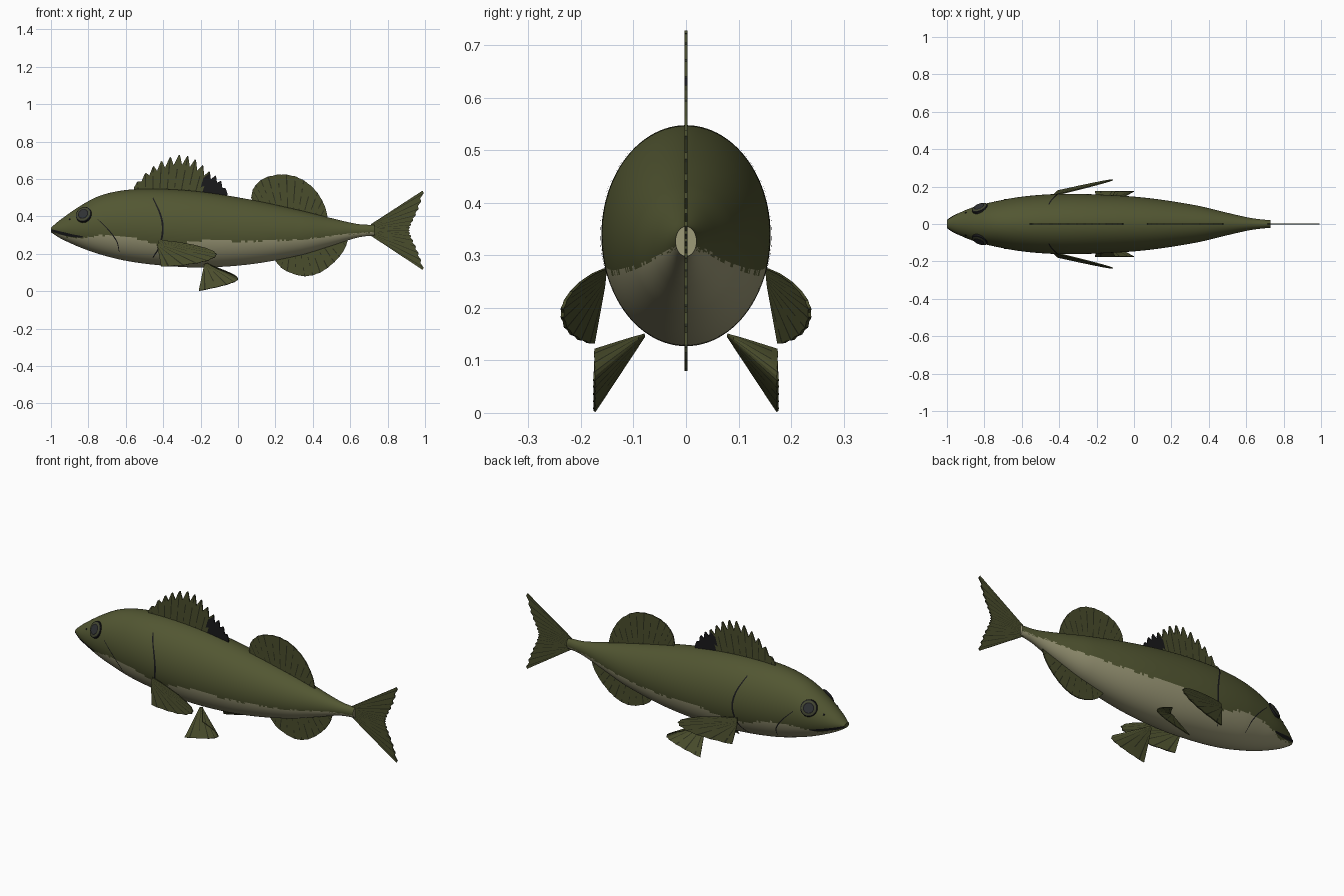
import bpy, math, random
from mathutils import Vector

if "Cube" in bpy.data.objects:
    bpy.data.objects.remove(bpy.data.objects["Cube"])

random.seed(4)


def material(name, rgb):
    m = bpy.data.materials.new(name)
    m.diffuse_color = (*rgb, 1)
    m.use_nodes = True
    m.node_tree.nodes["Principled BSDF"].inputs["Base Color"].default_value = m.diffuse_color
    return m


OLIVE = material("olive skin", (0.085, 0.094, 0.032))
CREAM = material("cream belly", (0.34, 0.325, 0.19))
FIN = material("fin olive", (0.068, 0.074, 0.025))
RAY = material("dark fin ray", (0.024, 0.027, 0.012))
BLACK = material("black", (0.010, 0.010, 0.011))
IRIS = material("iris", (0.055, 0.06, 0.03))
PUPIL = material("slate pupil", (0.028, 0.031, 0.034))


def build(name, verts, faces, mats, ids, smooth=0):
    me = bpy.data.meshes.new(name)
    me.from_pydata([tuple(v) for v in verts], [], faces)
    for m in mats:
        me.materials.append(m)
    for p, i in zip(me.polygons, ids):
        p.material_index = i
    ob = bpy.data.objects.new(name, me)
    bpy.context.collection.objects.link(ob)
    if smooth:
        bpy.ops.object.select_all(action='DESELECT')
        ob.select_set(True)
        bpy.context.view_layer.objects.active = ob
        bpy.ops.object.shade_smooth_by_angle(angle=math.radians(smooth))
    return ob


def smooth_at(table, x, col):
    """Cubic interpolation of one column of a table sorted by column 0."""
    n = len(table)
    x = min(max(x, table[0][0]), table[-1][0])
    k = max(i for i in range(n - 1) if table[i][0] <= x)

    def slope(i):
        a, b = table[max(i - 1, 0)], table[min(i + 1, n - 1)]
        return (b[col] - a[col]) / (b[0] - a[0])
    d = table[k + 1][0] - table[k][0]
    t = (x - table[k][0]) / d
    return ((2*t**3 - 3*t*t + 1) * table[k][col] + (t**3 - 2*t*t + t) * d * slope(k)
            + (3*t*t - 2*t**3) * table[k + 1][col] + (t**3 - t*t) * d * slope(k + 1))


# Body profile: x, top z, bottom z, half width
BODY = [(-1, .34, .315, .02), (-.95, .382, .283, .052), (-.845, .455, .235, .095),
        (-.74, .51, .198, .121), (-.6, .541, .163, .146), (-.42, .547, .139, .16),
        (-.2, .532, .127, .158), (.065, .49, .144, .14), (.33, .433, .192, .1),
        (.49, .393, .24, .062), (.6, .367, .276, .037), (.66, .357, .291, .027),
        (.73, .355, .298, .02)]
# Height where the olive back meets the belly
EDGE = [(-1, .312), (-.9, .285), (-.83, .288), (-.74, .30), (-.58, .288), (-.45, .252),
        (-.3, .255), (-.16, .275), (.065, .267), (.33, .277), (.55, .303), (.73, .317)]


def section(x):
    t, b, w = (smooth_at(BODY, x, c) for c in (1, 2, 3))
    return (t + b) / 2, (t - b) / 2, w


def side_y(x, z):
    c, h, w = section(x)
    return w * math.sqrt(max(0, 1 - ((z - c) / h) ** 2))


def body():
    rings, segs = 150, 96
    verts, faces, ids = [], [], []
    for i in range(rings + 1):
        x = -1 + 1.73 * i / rings
        c, h, w = section(x)
        for j in range(segs):
            a = math.tau * j / segs
            verts.append((x, w * math.cos(a), c + h * math.sin(a)))
    for i in range(rings):
        for j in range(segs):
            a, b = i * segs + j, i * segs + (j + 1) % segs
            f = (a, b, b + segs, a + segs)
            faces.append(f)
            z = sum(verts[v][2] for v in f) / 4
            lim = smooth_at(EDGE, verts[a][0], 1) + random.uniform(-.005, .005)
            ids.append(1 if z < lim else 0)
    faces += [tuple(reversed(range(segs))), tuple(range(rings * segs, (rings + 1) * segs))]
    ids += [0, 1]
    verts = [Vector(v) for v in verts]
    ob = build("body", verts, [f[::-1] for f in faces], [OLIVE, CREAM], ids, 40)
    return ob


def along(pts, u):
    table = [(i / (len(pts) - 1), *p) for i, p in enumerate(pts)]
    return Vector([smooth_at(table, u, c) for c in (1, 2, 3)])


def fin(name, base, tip, rays, notch=0.0, dash=.75, rows=8, dark=None, thick=.006):
    """Webbed fin between a base line and a tip line, with dark narrow rays."""
    cols = []
    for i in range(rays):
        cols += [(i / rays, notch), ((i + .43) / rays, 0), ((i + .57) / rays, 0)]
    cols.append((1, notch))
    verts, faces, ids = [], [], []
    for u, cut in cols:
        b, t = along(base, u), along(tip, u)
        t = t + (b - t) * cut
        verts += [b.lerp(t, r / rows) for r in range(rows + 1)]
    for c in range(len(cols) - 1):
        for r in range(rows):
            a = c * (rows + 1) + r
            f = (a, a + 1, a + rows + 2, a + rows + 1)
            mid = sum((verts[v] for v in f), Vector()) / 4
            is_ray = c % 3 == 1 and random.random() < dash
            faces.append(f)
            ids.append(2 if dark and dark(mid) else int(is_ray))
    ob = build(name, verts, faces, [FIN, RAY, BLACK], ids)
    mod = ob.modifiers.new("thickness", 'SOLIDIFY')
    mod.thickness = thick
    mod.offset = 0
    return ob


def flat(pts):
    return [(x, 0, z) for x, z in pts]


def on_body(x0, x1, col, inset):
    xs = [x0 + (x1 - x0) * i / 6 for i in range(7)]
    return [(x, 0, smooth_at(BODY, x, col) + inset) for x in xs]


def ribbon(name, s, pts, width):
    """Thin dark line laid on the side of the body."""
    n = 24
    path = [along(flat(pts), i / n) for i in range(n + 1)]
    verts = []
    for i, p in enumerate(path):
        d = (path[min(i + 1, n)] - path[max(i - 1, 0)]).normalized()
        w = width * (.35 + .65 * math.sin(math.pi * min(1, .1 + .85 * i / n)))
        for k in (-1, 1):
            x, z = max(-1, p.x - k * d.z * w), p.z + k * d.x * w
            verts.append((x, s * (side_y(x, z) + .003), z))
    faces = [(2*i, 2*i + 1, 2*i + 3, 2*i + 2) for i in range(n)]
    build(name, verts, faces, [BLACK], [0] * n)


def disc(name, s, x, z, rings, mats):
    """Domed disc of coloured rings (radius, height) sitting on the skin."""
    e = .01
    nrm = Vector(((side_y(x - e, z) - side_y(x + e, z)) / (2 * e), 1,
                  (side_y(x, z - e) - side_y(x, z + e)) / (2 * e))).normalized()
    p = Vector((x, side_y(x, z), z))
    ax = nrm.cross(Vector((0, 0, 1))).normalized()
    up = ax.cross(nrm)
    n = 32
    verts, faces, ids = [], [], []
    for r, h in rings:
        for j in range(n):
            a = math.tau * j / n
            v = p + nrm * h + (ax * math.cos(a) + up * math.sin(a)) * r
            verts.append((v.x, s * v.y, v.z))
    for i in range(len(rings) - 1):
        for j in range(n):
            a, b = i * n + j, i * n + (j + 1) % n
            f = (a, b, b + n, a + n)
            faces.append(f if s > 0 else f[::-1])
            ids.append(i)
    last = tuple(range((len(rings) - 1) * n, len(rings) * n))
    faces.append(last if s > 0 else last[::-1])
    ids.append(len(rings) - 1)
    build(name, verts, faces, mats, ids)


body()

# Fins on the centre line
fin("spiny_dorsal_fin", on_body(-.55, -.06, 1, -.015),
    flat([(-.56, .56), (-.48, .645), (-.40, .70), (-.31, .728), (-.23, .705),
          (-.16, .645), (-.10, .60), (-.055, .53)]), 13, .26,
    dark=lambda p: p.x > -.19 and p.z < .62)
fin("soft_dorsal_fin", on_body(.08, .48, 1, -.015),
    flat([(.07, .50), (.085, .555), (.14, .605), (.235, .625), (.33, .605),
          (.41, .545), (.46, .465), (.48, .395)]), 14, .012, .6)
fin("anal_fin", on_body(.2, .59, 2, .015),
    flat([(.2, .16), (.25, .112), (.35, .08), (.44, .10), (.52, .16),
          (.57, .225), (.59, .285)]), 13, .012, .6)
fin("tail_fin", flat([(.71, .358), (.71, .328), (.71, .297)]),
    flat([(.998, .545), (.965, .44), (.93, .365), (.918, .325), (.93, .285),
          (.965, .205), (.998, .107)]), 15, .04, .9)

# Paired fins and face details
for s, side in ((-1, "right"), (1, "left")):
    def pect(pts):
        return [(x, s * (.155 + .23 * (x + .42) + .14 * (.27 - z)), z) for x, z in pts]
    fin(side + "_pectoral_fin", pect([(-.425, .275), (-.43, .24)]),
        pect([(-.33, .265), (-.22, .245), (-.135, .217), (-.115, .19), (-.17, .16),
              (-.28, .14), (-.41, .13)]), 10, .02, .9)
    fin(side + "_pelvic_fin", [(-.165, s * .08, .15), (-.18, s * .08, .145)],
        [(x, s * .175, z) for x, z in [(-.1, .12), (-.03, .092), (0, .066), (-.03, .045),
                                       (-.11, .022), (-.21, .001)]], 8, .01, .9, thick=.004)
    disc(side + "_eye", s, -.825, .41,
         [(.046, -.014), (.044, .003), (.039, .006), (.029, .009), (.024, .010)],
         [BLACK, BLACK, IRIS, BLACK, PUPIL])
    disc(side + "_nostril", s, -.9, .385, [(.006, -.004), (.005, .002)], [BLACK, BLACK])
    ribbon(side + "_gill_slit", s, [(-.455, .50), (-.415, .41), (-.402, .33), (-.42, .24),
                                    (-.455, .18)], .005)
    ribbon(side + "_cheek_line", s, [(-.75, .385), (-.69, .325), (-.648, .265),
                                     (-.635, .21)], .0028)
    ribbon(side + "_mouth", s, [(-1, .327), (-.95, .312), (-.89, .298), (-.83, .29)], .008)
